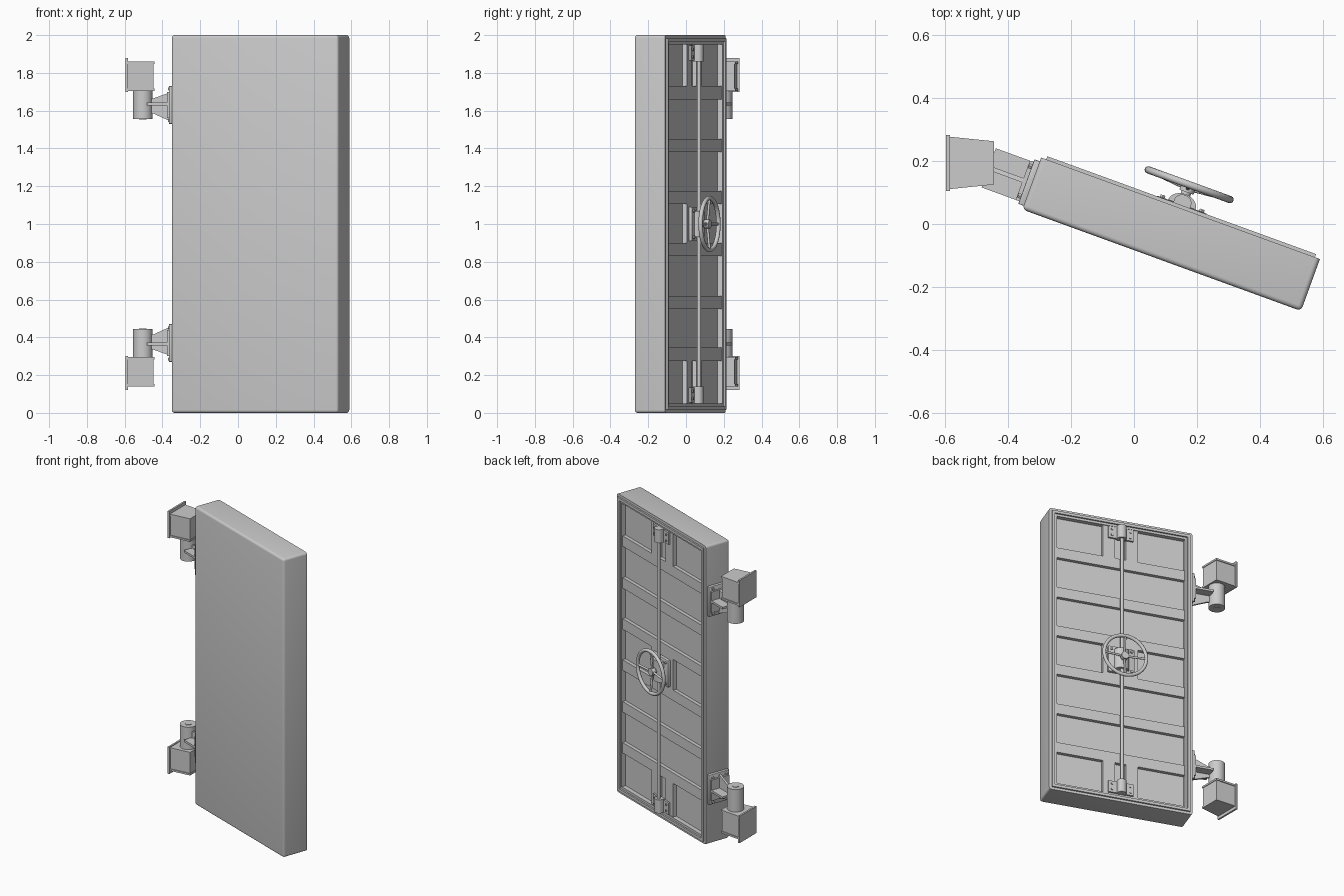
import bpy, bmesh
from math import radians, sin, cos, pi
from mathutils import Matrix, Vector

if "Cube" in bpy.data.objects:
    bpy.data.objects.remove(bpy.data.objects["Cube"])

# The door stands ajar: local x = width, y = depth (+y is the inner side)
DOOR = Matrix.Translation((0.1175, -0.0325, 0)) @ Matrix.Rotation(radians(-20), 4, 'Z')
WORLD = Matrix.Identity(4)


def finish(name, bm, m=DOOR, smooth=False):
    bmesh.ops.recalc_face_normals(bm, faces=bm.faces)
    me = bpy.data.meshes.new(name)
    bm.to_mesh(me)
    bm.free()
    ob = bpy.data.objects.new(name, me)
    bpy.context.collection.objects.link(ob)
    ob.matrix_world = m
    if smooth:
        bpy.ops.object.select_all(action='DESELECT')
        ob.select_set(True)
        bpy.context.view_layer.objects.active = ob
        bpy.ops.object.shade_smooth_by_angle(angle=radians(35))
    return ob


def add_box(bm, x0, x1, y0, y1, z0, z1):
    z0, z1 = min(z0, z1), max(z0, z1)
    m = Matrix.Translation(((x0 + x1) / 2, (y0 + y1) / 2, (z0 + z1) / 2))
    m = m @ Matrix.Diagonal((x1 - x0, y1 - y0, z1 - z0, 1))
    return bmesh.ops.create_cube(bm, size=1, matrix=m)


def box(name, *d, m=DOOR, bevel=0):
    bm = bmesh.new()
    add_box(bm, *d)
    if bevel:
        bmesh.ops.bevel(bm, geom=bm.edges[:], offset=bevel, segments=2, profile=0.5, affect='EDGES')
    return finish(name, bm, m, bevel > 0)


def rod(name, a, b, r, m=DOOR, n=24):
    a, b = Vector(a), Vector(b)
    d = b - a
    t = Matrix.Translation((a + b) / 2) @ d.to_track_quat('Z', 'Y').to_matrix().to_4x4()
    bm = bmesh.new()
    bmesh.ops.create_cone(bm, cap_ends=True, segments=n, radius1=r, radius2=r, depth=d.length, matrix=t)
    return finish(name, bm, m, True)


def prism(name, pts, off, m=DOOR, smooth=False):
    bm = bmesh.new()
    f = bm.faces.new([bm.verts.new(p) for p in pts])
    g = bmesh.ops.extrude_face_region(bm, geom=[f])
    bmesh.ops.translate(bm, vec=off, verts=[v for v in g['geom'] if isinstance(v, bmesh.types.BMVert)])
    return finish(name, bm, m, smooth)


W, D = 0.47, 0.0875
FLOOR, RIB = 0.058, 0.081

# Door slab with rounded outer edges and a recessed tray on the inner side
bm = bmesh.new()
add_box(bm, -W, W, -D, D, 0, 2)
edges = [e for e in bm.edges if not all(v.co.y > 0 for v in e.verts)]
bmesh.ops.bevel(bm, geom=edges, offset=0.015, segments=4, profile=0.5, affect='EDGES')
bm.normal_update()
back = max(bm.faces, key=lambda f: f.normal.y * f.calc_area())
bmesh.ops.inset_region(bm, faces=[back], thickness=0.05, use_even_offset=True)
bmesh.ops.inset_region(bm, faces=[back], thickness=0.0002, depth=FLOOR - D)
finish("door_slab", bm, smooth=True)

# Raised seal strip around the inner face
bm = bmesh.new()
for s in (-1, 1):
    x = sorted((s * 0.435, s * 0.453))
    add_box(bm, *x, 0.08, 0.098, 0.017, 1.983)
    z = 1 + s * 0.983
    add_box(bm, -0.435, 0.435, 0.08, 0.098, z, z - s * 0.018)
finish("seal_strip", bm)

# Horizontal stiffening ribs
for z in (0.275, 0.55, 0.83, 1.105, 1.38, 1.66):
    box("cross_rib", -0.421, 0.421, FLOOR - 0.005, RIB, z, z + 0.07)
# Short uprights beside the bolt slots, and the backing behind the wheel
for z0, z1 in ((0.045, 0.28), (1.725, 1.955)):
    for s in (-1, 1):
        box("short_upright", *sorted((s * 0.035, s * 0.115)), FLOOR - 0.005, RIB, z0, z1)
box("wheel_backing", -0.115, 0.115, FLOOR - 0.005, RIB, 0.895, 1.11)

# Long locking rod
rod("locking_rod", (0, 0.108, 0.06), (0, 0.108, 1.94), 0.011)

for s in (-1, 1):
    Z = lambda z: 1 + s * (z - 1)
    # Rod guides: bolted flanges with a rounded saddle
    box("guide_flange", -0.082, 0.082, RIB - 0.003, RIB + 0.012, Z(1.865), Z(1.945))
    arc = [(0.028 * cos(i * pi / 12), 0.108 + 0.024 * sin(i * pi / 12)) for i in range(13)]
    prof = [(0.028, RIB)] + arc + [(-0.028, RIB)]
    prism("guide_saddle", [(x, y, Z(1.86)) for x, y in prof], (0, 0, s * 0.09), smooth=True)
    for x in (-0.06, 0.06):
        for z in (1.885, 1.925):
            rod("guide_bolt", (x, 0.09, Z(z)), (x, 0.099, Z(z)), 0.008, n=6)

    # Hinge mounting plate, bolts, arm plate and web
    box("hinge_base", -0.488, -0.465, -0.075, 0.075, Z(1.53), Z(1.73), bevel=0.003)
    box("hinge_pad", -0.5, -0.485, -0.066, 0.066, Z(1.56), Z(1.70))
    for y in (-0.05, 0.05):
        for z in (1.55, 1.715):
            rod("hinge_bolt", (-0.485, y, Z(z)), (-0.498, y, Z(z)), 0.009, n=6)
    box("hinge_arm", -0.615, -0.495, -0.066, 0.066, Z(1.628), Z(1.642))
    web = [(-0.495, 1.54), (-0.495, 1.70), (-0.60, 1.665), (-0.63, 1.665), (-0.63, 1.585), (-0.60, 1.585)]
    prism("hinge_web", [(x, -0.007, Z(z)) for x, z in web], (0, 0.014, 0))
    rod("hinge_barrel", (-0.661, 0, Z(1.555)), (-0.661, 0, Z(1.707)), 0.052, n=32)
    rod("hinge_pin", (-0.661, 0, Z(1.552)), (-0.661, 0, Z(1.72)), 0.02)

    # Fixed wall bracket: tapered block, cap and wall plate
    trap = [(-0.59, 0.115), (-0.447, 0.13), (-0.447, 0.257), (-0.59, 0.272)]
    cap = [(-0.59, 0.11), (-0.443, 0.125), (-0.443, 0.262), (-0.59, 0.277)]
    prism("bracket_block", [(x, y, Z(1.705)) for x, y in trap], (0, 0, s * 0.145), WORLD)
    prism("bracket_cap", [(x, y, Z(1.848)) for x, y in cap], (0, 0, s * 0.012), WORLD)
    prism("bracket_foot", [(x, y, Z(1.705)) for x, y in cap], (0, 0, s * 0.012), WORLD)
    box("wall_plate", -0.595, -0.583, 0.105, 0.282, Z(1.70), Z(1.88), m=WORLD)

# Gearbox in the middle: flange, rounded housing, bolts
box("gear_flange", -0.085, 0.085, RIB - 0.003, 0.1, 0.91, 1.09, bevel=0.004)
arc = [(0.046 * cos(i * pi / 12), 0.1 + 0.035 * sin(i * pi / 12)) for i in range(13)]
prism("gear_housing", [(x, y, 0.93) for x, y in arc], (0, 0, 0.14), smooth=True)
for x in (-0.066, 0.066):
    for z in (0.93, 1.07):
        rod("gear_bolt", (x, 0.098, z), (x, 0.108, z), 0.009, n=6)
rod("wheel_shaft", (0, 0.12, 1), (0, 0.158, 1), 0.016)
rod("wheel_hub", (0, 0.142, 1), (0, 0.17, 1), 0.024)

# Handwheel rim and four spokes
bpy.ops.mesh.primitive_torus_add(major_radius=0.138, minor_radius=0.0115, major_segments=48, minor_segments=12)
rim = bpy.context.object
rim.name = "wheel_rim"
rim.matrix_world = DOOR @ Matrix.Translation((0, 0.167, 1)) @ Matrix.Rotation(pi / 2, 4, 'X')
bpy.ops.object.shade_smooth()
for i in range(4):
    c, d = cos(i * pi / 2), sin(i * pi / 2)
    rod("wheel_spoke", (0.01 * c, 0.155, 1 + 0.01 * d), (0.135 * c, 0.167, 1 + 0.135 * d), 0.007, n=12)
